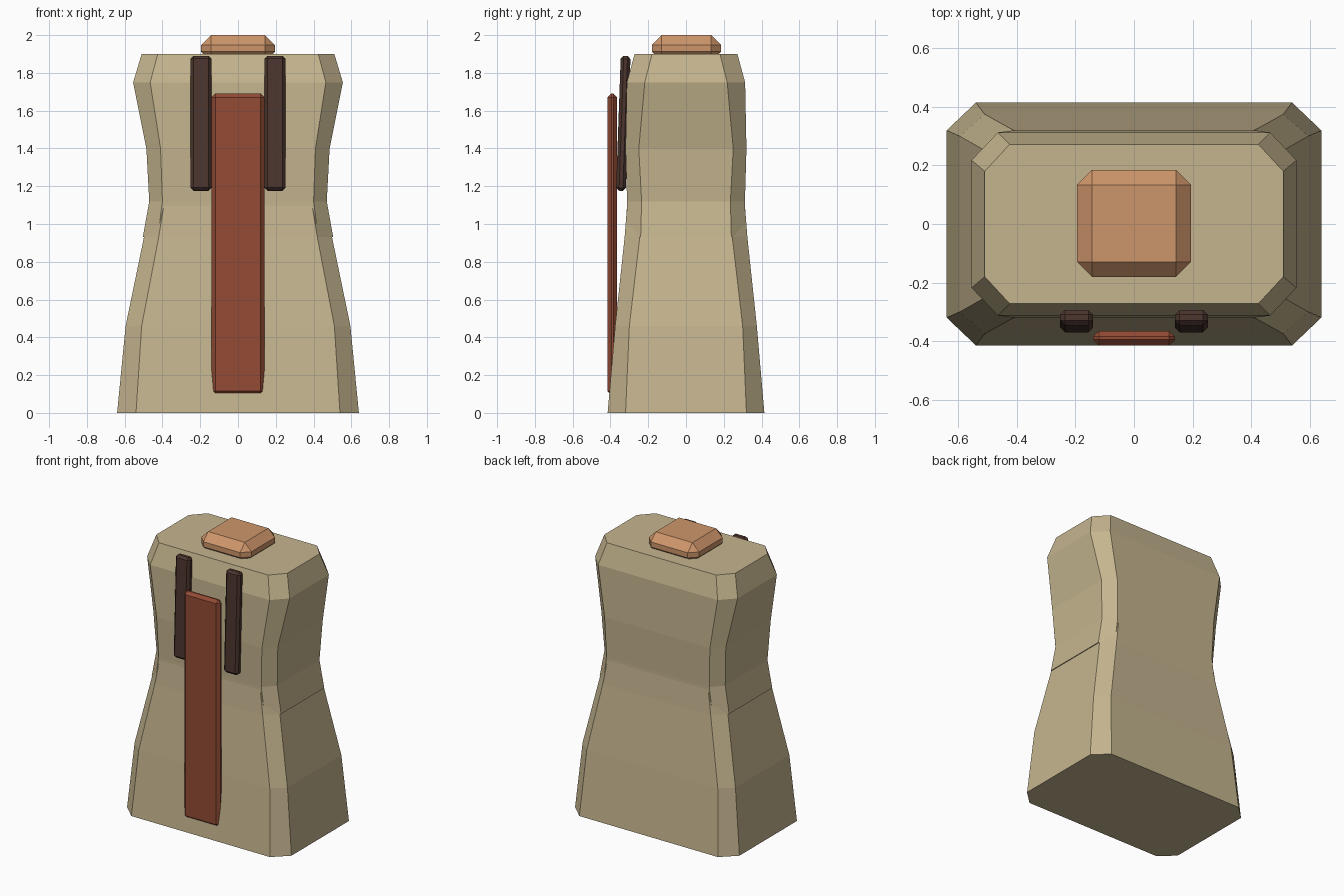
import bpy, bmesh
from mathutils import Matrix

if "Cube" in bpy.data.objects:
    bpy.data.objects.remove(bpy.data.objects["Cube"])


def srgb(r, g, b):
    lin = lambda c: c / 12.92 if c <= 0.04045 else ((c + 0.055) / 1.055) ** 2.4
    return tuple(lin(v / 255) for v in (r, g, b)) + (1.0,)


def material(name, rgb):
    m = bpy.data.materials.new(name)
    m.diffuse_color = srgb(*rgb)
    m.use_nodes = True
    m.node_tree.nodes["Principled BSDF"].inputs["Base Color"].default_value = m.diffuse_color
    return m


CLOTH = material("tan cloth", (197, 181, 143))
SKIN = material("skin", (206, 150, 107))
RED = material("rust red", (147, 75, 53))
DARK = material("dark brown", (76, 53, 46))


def finish(name, bm, mat):
    bmesh.ops.recalc_face_normals(bm, faces=bm.faces)
    me = bpy.data.meshes.new(name)
    bm.to_mesh(me)
    bm.free()
    me.materials.append(mat)
    ob = bpy.data.objects.new(name, me)
    bpy.context.collection.objects.link(ob)
    return ob


def loft(name, levels, mat):
    """Stack chamfered rectangles: (z, half x, flat x, half y, flat y)."""
    bm = bmesh.new()
    rings = []
    for z, hx, cx, hy, cy in levels:
        pts = [(hx, -cy), (hx, cy), (cx, hy), (-cx, hy),
               (-hx, cy), (-hx, -cy), (-cx, -hy), (cx, -hy)]
        rings.append([bm.verts.new((x, y, z)) for x, y in pts])
    for a, b in zip(rings, rings[1:]):
        for i in range(8):
            j = (i + 1) % 8
            bm.faces.new((a[i], a[j], b[j], b[i]))
    bm.faces.new(rings[0][::-1])
    bm.faces.new(rings[-1])
    return finish(name, bm, mat)


def bevel_box(name, centre, size, bevel, mat, tilt=0.0):
    bm = bmesh.new()
    bmesh.ops.create_cube(bm, size=1.0, matrix=Matrix.Diagonal((*size, 1)))
    bmesh.ops.bevel(bm, geom=bm.edges[:], offset=bevel, segments=1, affect='EDGES')
    ob = finish(name, bm, mat)
    ob.location = centre
    ob.rotation_euler.x = tilt
    return ob


# Flared lower coat, running up inside the waist of the upper coat
loft("coat_skirt", [
    (0.0, 0.64, 0.54, 0.415, 0.32),
    (0.46, 0.595, 0.51, 0.375, 0.30),
    (0.93, 0.498, 0.42, 0.325, 0.245),
    (1.11, 0.46, 0.39, 0.311, 0.23)], CLOTH)

# Upper coat widening to the shoulders
loft("coat_upper", [
    (0.93, 0.504, 0.425, 0.312, 0.24),
    (1.12, 0.47, 0.40, 0.312, 0.235),
    (1.40, 0.485, 0.41, 0.32, 0.25),
    (1.75, 0.555, 0.465, 0.313, 0.218),
    (1.90, 0.51, 0.425, 0.272, 0.18)], CLOTH)

# Neck stub sunk into the shoulders
bevel_box("neck", (0, 0.002, 1.93), (0.39, 0.366, 0.14), 0.052, SKIN)

# Long hanging front panel
bevel_box("front_panel", (0, -0.39, 0.893), (0.28, 0.05, 1.596), 0.02, RED)

# Pair of tilted lapels
for side, sx in (("left", -1), ("right", 1)):
    bevel_box(side + "_lapel", (sx * 0.196, -0.332, 1.533),
              (0.112, 0.052, 0.715), 0.016, DARK, -0.035)
